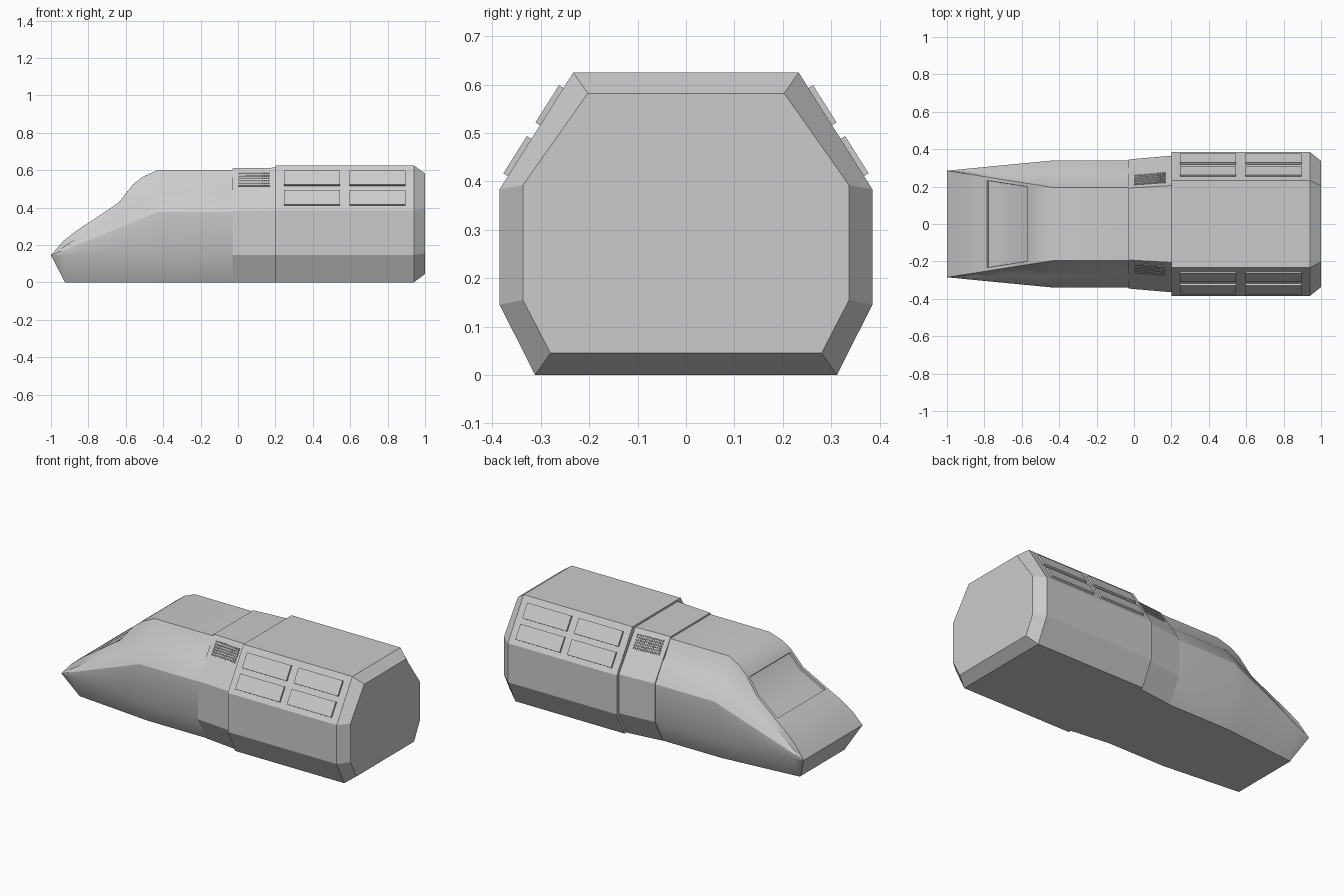
import bpy, bmesh, math
from mathutils import Vector

if "Cube" in bpy.data.objects:
    bpy.data.objects.remove(bpy.data.objects["Cube"])

grey = bpy.data.materials.new("hull_grey")
grey.diffuse_color = (0.6, 0.6, 0.6, 1)
grey.use_nodes = True
grey.node_tree.nodes["Principled BSDF"].inputs["Base Color"].default_value = grey.diffuse_color


def finish(name, bm, smooth_angle=0):
    """Clean up a bmesh, mark sharp edges and link it as an object."""
    bmesh.ops.remove_doubles(bm, verts=bm.verts, dist=0.0005)
    bmesh.ops.recalc_face_normals(bm, faces=bm.faces)
    for f in bm.faces:
        f.smooth = smooth_angle > 0
    for e in bm.edges:
        e.smooth = e.calc_face_angle(0) < math.radians(smooth_angle)
    me = bpy.data.meshes.new(name)
    bm.to_mesh(me)
    bm.free()
    me.materials.append(grey)
    ob = bpy.data.objects.new(name, me)
    bpy.context.collection.objects.link(ob)
    return ob


def loft(halves):
    """Skin mirrored half-sections (listed bottom to top) into a closed hull."""
    bm = bmesh.new()
    rings = []
    for half in halves:
        pts = list(half) + [(x, -y, z) for x, y, z in reversed(half)]
        rings.append([bm.verts.new(p) for p in pts])
    n = len(rings[0])
    for a, b in zip(rings, rings[1:]):
        for i in range(n):
            j = (i + 1) % n
            bm.faces.new((a[i], a[j], b[j], b[i]))
    bm.faces.new(rings[0])
    bm.faces.new(rings[-1])
    return bm


# Nose and cabin: top profile rises from a sharp prow to a flat roof
profile = [(-1, .146), (-.933, .222), (-.858, .28), (-.80, .318), (-.719, .372),
           (-.639, .425), (-.56, .525), (-.51, .564), (-.43, .6), (-.03, .6)]


def nose_section(x, top):
    u = min((x + 1) / .57, 1)
    side = .285 + .055 * u
    return [(max(x, -.925), side - .075, 0),
            (x, side, .145),
            (x, side, .145 + .23 * u),
            (x, .285 - .01 * u, .145 + .335 * u),
            (x, .285 - .04 * u, .145 + .365 * u),
            (x, .285 - .09 * u, top)]


bm = loft([nose_section(x, z) for x, z in profile])

# Recessed windscreen in the sloping top
bm.normal_update()
bmesh.ops.remove_doubles(bm, verts=bm.verts, dist=0.0005)
bmesh.ops.recalc_face_normals(bm, faces=bm.faces)
screen = [f for f in bm.faces if f.normal.z > .3 and abs(f.calc_center_median().y) < .01
          and all(-.81 < v.co.x < -.55 for v in f.verts)]
bmesh.ops.inset_region(bm, faces=screen, thickness=.018, depth=0, use_even_offset=True)
bmesh.ops.inset_region(bm, faces=screen, thickness=.002, depth=-.012, use_even_offset=True)
finish("nose_cabin", bm, 28)


def section(x, bottom, side, low, high, top, roof, base=0):
    return [(x, bottom, base), (x, side, low), (x, side, high), (x, top, roof)]


# Middle collar, stepping up from the cabin
COLLAR = [section(-.03, .267, .345, .145, .38, .192, .61),
          section(.20, .295, .365, .145, .384, .206, .613)]
finish("middle_collar", loft(COLLAR))

# Rear module with a chamfered tail
REAR = [section(.20, .312, .385, .145, .384, .233, .625),
        section(.94, .312, .385, .145, .384, .233, .625),
        section(1.0, .28, .337, .155, .392, .203, .582, .045)]
finish("rear_module", loft(REAR))


def slope_point(hull, x, z):
    """Point on the upper side slope of a hull, and the slope normal."""
    s0, s1 = hull[0], hull[1]
    t = (x - s0[0][0]) / (s1[0][0] - s0[0][0])
    a = Vector(s0[2]).lerp(Vector(s1[2]), t)
    b = Vector(s0[3]).lerp(Vector(s1[3]), t)
    d = (b - a).normalized()
    return a.lerp(b, (z - a.z) / (b.z - a.z)), Vector((0, d.z, -d.y))


def add_plate(bm, hull, x0, x1, z0, z1, height, side):
    """Thin slab lying on the upper side slope."""
    layers = []
    for h in (-.004, height):
        ring = []
        for x, z in ((x0, z0), (x1, z0), (x1, z1), (x0, z1)):
            p, n = slope_point(hull, x, z)
            p = p + n * h
            ring.append(bm.verts.new((p.x, p.y * side, p.z)))
        layers.append(ring)
    lo, hi = layers
    bm.faces.new(lo)
    bm.faces.new(hi)
    for i in range(4):
        j = (i + 1) % 4
        bm.faces.new((lo[i], lo[j], hi[j], hi[i]))


for side, label in ((-1, "right"), (1, "left")):
    # Four raised side panels
    bm = bmesh.new()
    for x in (.245, .595):
        for z in (.411, .516):
            add_plate(bm, REAR, x, x + .3, z, z + .077, .011, side)
    finish(label + "_side_panels", bm)

    # Grille: a frame plate covered in a grid of small studs
    bm = bmesh.new()
    add_plate(bm, COLLAR, 0, .17, .513, .588, .003, side)
    cols, rows = 16, 6
    dx, dz = .17 / cols, .075 / rows
    for i in range(cols):
        for j in range(rows):
            x, z = i * dx, .513 + j * dz
            add_plate(bm, COLLAR, x + dx * .2, x + dx * .8,
                      z + dz * .2, z + dz * .8, .008, side)
    finish(label + "_vent_grille", bm)
